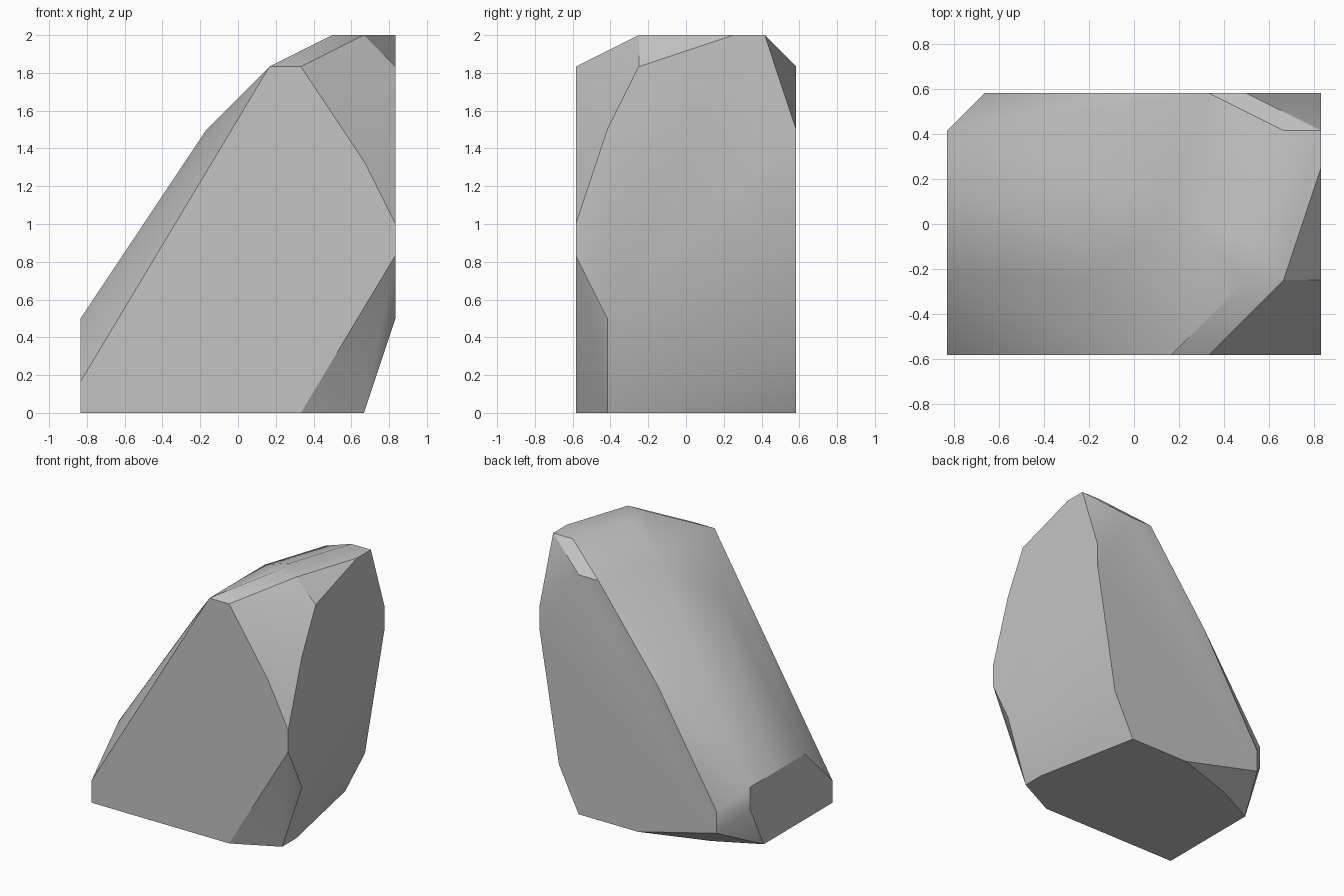
import bpy
import bmesh
import math
from mathutils import Vector

default_cube = bpy.data.objects.get("Cube")
if default_cube:
    bpy.data.objects.remove(default_cube, do_unlink=True)

# The boulder is laid out on a coarse lattice, then recentred
STEP = 1 / 6
SIZE_X, SIZE_Y, SIZE_Z = 10, 7, 12


def lattice(x, y, z):
    return Vector((x - SIZE_X / 2, y - SIZE_Y / 2, z)) * STEP


# Flat cut sides, each given as corner positions in its own plane
front_profile = [(0, 0), (0, 1), (6, 11), (7, 11), (9, 8), (10, 6), (10, 5), (7, 0)]
back_profile = [(1, 1), (1, 2), (4, 7), (7, 11), (8, 11),
                (10, 9), (10, 8), (9, 2), (8, 0), (5, 0)]
right_corners = [(1, 3), (1, 9), (2, 11)]
left_corners = [(2, 3), (6, 3), (6, 2)]
base_corners = [(9, 1), (9, 2), (2, 6), (0, 5)]
top_corners = [(8, 2), (9, 2), (10, 5), (10, 6), (9, 6), (8, 3)]
slope_ridge = [(4, 2, 9), (6, 4, 11)]

corners = [lattice(x, 0, z) for x, z in front_profile]
corners += [lattice(x, SIZE_Y, z) for x, z in back_profile]
corners += [lattice(SIZE_X, y, z) for y, z in right_corners]
corners += [lattice(0, y, z) for y, z in left_corners]
corners += [lattice(x, y, 0) for x, y in base_corners]
corners += [lattice(x, y, SIZE_Z) for x, y in top_corners]
corners += [lattice(*point) for point in slope_ridge]

# Wrap the corners in a convex shell and merge coplanar triangles
bm = bmesh.new()
for corner in corners:
    bm.verts.new(corner)
hull = bmesh.ops.convex_hull(bm, input=bm.verts[:])
unused = {item for key in ("geom_interior", "geom_unused") for item in hull[key]
          if isinstance(item, bmesh.types.BMVert)}
bmesh.ops.delete(bm, geom=list(unused), context="VERTS")
bmesh.ops.dissolve_limit(bm, angle_limit=math.radians(1),
                         verts=bm.verts[:], edges=bm.edges[:])
bmesh.ops.recalc_face_normals(bm, faces=bm.faces[:])
mesh = bpy.data.meshes.new("boulder")
bm.to_mesh(mesh)
bm.free()

boulder = bpy.data.objects.new("boulder", mesh)
bpy.context.collection.objects.link(boulder)

# Stone colour
stone = bpy.data.materials.new("grey_stone")
stone.use_nodes = True
grey = (0.55, 0.55, 0.55, 1)
stone.diffuse_color = grey
for node in stone.node_tree.nodes:
    if node.type == "BSDF_PRINCIPLED":
        node.inputs["Base Color"].default_value = grey
mesh.materials.append(stone)

# Soft shading across shallow edges, crisp on the cuts
bpy.ops.object.select_all(action="DESELECT")
boulder.select_set(True)
bpy.context.view_layer.objects.active = boulder
bpy.ops.object.shade_smooth_by_angle(angle=math.radians(30))
